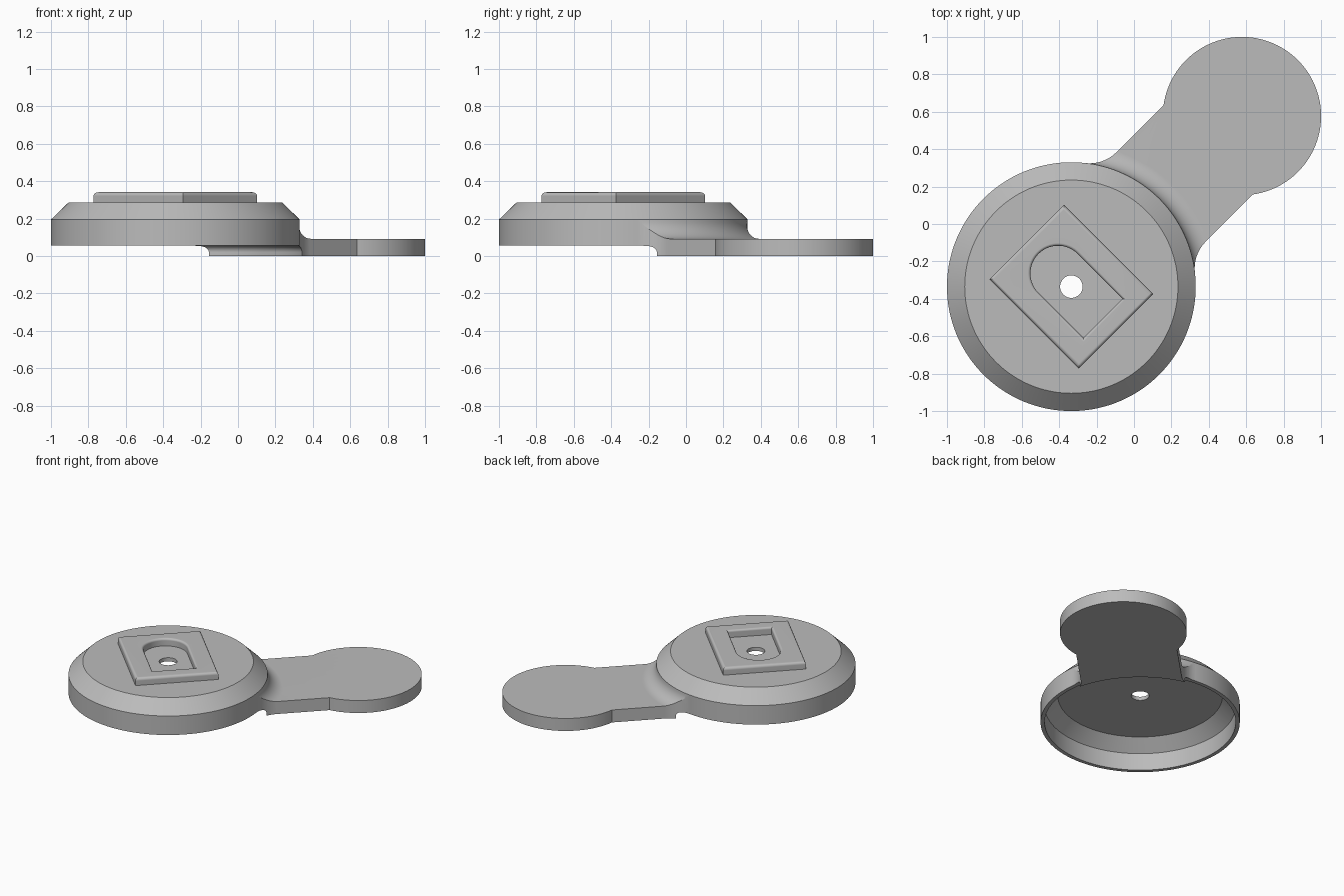
import bpy, bmesh, math

if "Cube" in bpy.data.objects:
    bpy.data.objects.remove(bpy.data.objects["Cube"])

CENTER = (-0.335, -0.335, 0)   # axis of the round housing
TURN = math.radians(45)        # the handle points along the diagonal

grey = bpy.data.materials.new("grey")
grey.diffuse_color = (0.5, 0.5, 0.5, 1)
grey.use_nodes = True
grey.node_tree.nodes["Principled BSDF"].inputs["Base Color"].default_value = grey.diffuse_color


def make(name, bm):
    bmesh.ops.recalc_face_normals(bm, faces=bm.faces)
    mesh = bpy.data.meshes.new(name)
    bm.to_mesh(mesh)
    bm.free()
    mesh.materials.append(grey)
    obj = bpy.data.objects.new(name, mesh)
    bpy.context.collection.objects.link(obj)
    obj.location = CENTER
    obj.rotation_euler.z = TURN
    return obj


def lathe(name, profile, n=144):
    """Revolve a closed (radius, z) profile into a ring solid."""
    bm = bmesh.new()
    rings = []
    for i in range(n):
        a = 2 * math.pi * i / n
        rings.append([bm.verts.new((r * math.cos(a), r * math.sin(a), z)) for r, z in profile])
    m = len(profile)
    for i in range(n):
        a, b = rings[i], rings[(i + 1) % n]
        for j in range(m):
            k = (j + 1) % m
            bm.faces.new((a[j], b[j], b[k], a[k]))
    return make(name, bm)


def loft(name, layers):
    """Stack (outline, z) layers with equal point counts into a capped solid."""
    bm = bmesh.new()
    loops = [[bm.verts.new((x, y, z)) for x, y in pts] for pts, z in layers]
    n = len(loops[0])
    for a, b in zip(loops, loops[1:]):
        for i in range(n):
            k = (i + 1) % n
            bm.faces.new((a[i], a[k], b[k], b[i]))
    bm.faces.new(loops[0][::-1])
    bm.faces.new(loops[-1])
    return make(name, bm)


def arc(cx, cy, r, a0, a1, n):
    return [(cx + r * math.cos(a0 + (a1 - a0) * i / n),
             cy + r * math.sin(a0 + (a1 - a0) * i / n)) for i in range(n + 1)]


def boolean(obj, cutter, operation):
    cutter.hide_render = True
    mod = obj.modifiers.new("cut", 'BOOLEAN')
    mod.operation, mod.solver, mod.object = operation, 'EXACT', cutter
    bpy.context.view_layer.objects.active = obj
    bpy.ops.object.modifier_apply(modifier=mod.name)
    bpy.data.objects.remove(cutter)


def smooth(obj):
    bpy.ops.object.select_all(action='DESELECT')
    obj.select_set(True)
    bpy.context.view_layer.objects.active = obj
    bpy.ops.object.shade_smooth_by_angle(angle=math.radians(25))
    mod = obj.modifiers.new("flat_faces", 'WEIGHTED_NORMAL')
    mod.keep_sharp = True


# Hollow round housing with a chamfered shoulder and a centre hole
housing = lathe("housing", [
    (0.06, 0.26), (0.55, 0.26), (0.638, 0.182), (0.638, 0.055),
    (0.665, 0.055), (0.665, 0.195), (0.57, 0.287), (0.06, 0.287)])
smooth(housing)

# Raised pad with rounded top edge
Z0, Z1, R = 0.287, 0.341, 0.02
steps = [i * math.pi / 10 for i in range(6)]


def rect(d):
    u, v = 0.281 - d, 0.338 - d
    return [(u, v), (-u, v), (-u, -v), (u, -v)]


def arch(d):
    r = 0.148 + d
    return arc(0, 0.10, r, 0, math.pi, 32) + [(-r, -0.24 - d), (r, -0.24 - d)]


pad = loft("pad", [(rect(0), Z0 - 0.01)] + [
    (rect(R * (1 - math.cos(t))), Z1 - R + R * math.sin(t)) for t in steps])

# Arched pocket in the pad, with a rounded rim, down to the housing top
E = 0.015
pocket = loft("pocket_cutter", [(arch(0), Z0 - 0.05)] + [
    (arch(E * (1 - math.cos(t))), Z1 - E + E * math.sin(t)) for t in steps]
    + [(arch(E), Z1 + 0.05)])
boolean(pad, pocket, 'DIFFERENCE')
smooth(pad)

# Handle outline: flared root, straight neck and round end
W, F = 0.338, 0.203                       # half width, flare radius
root = math.sqrt((0.665 + F) ** 2 - (W + F) ** 2)
end_u, end_r = 1.29, 0.423
join = math.asin(W / end_r)
flare_start = math.atan2(-(W + F), -root)
left = arc(root, W + F, F, flare_start, -math.pi / 2, 16)
right = [(u, -v) for u, v in reversed(left)]
tip = arc(end_u, 0, end_r, math.pi - join, -(math.pi - join), 96)
handle = loft("handle", [(left + tip + right, -0.1), (left + tip + right, 0.4)])

# Trim the handle to its thickness, with round fillets against the housing wall
quarter = [i * math.pi / 20 for i in range(11)]
T, G, B = 0.092, 0.10, 0.035
under = [(0.665 + B * math.sin(t), 0.055 - B + B * math.cos(t)) for t in quarter]
over = [(0.665 + G - G * math.sin(t), T + G - G * math.cos(t)) for t in quarter]
trim = lathe("handle_trim", [(0.65, 0.06)] + under + [(0.70, 0), (2.2, 0), (2.2, T)]
             + over + [(0.65, T + G)])
boolean(handle, trim, 'INTERSECT')
smooth(handle)
